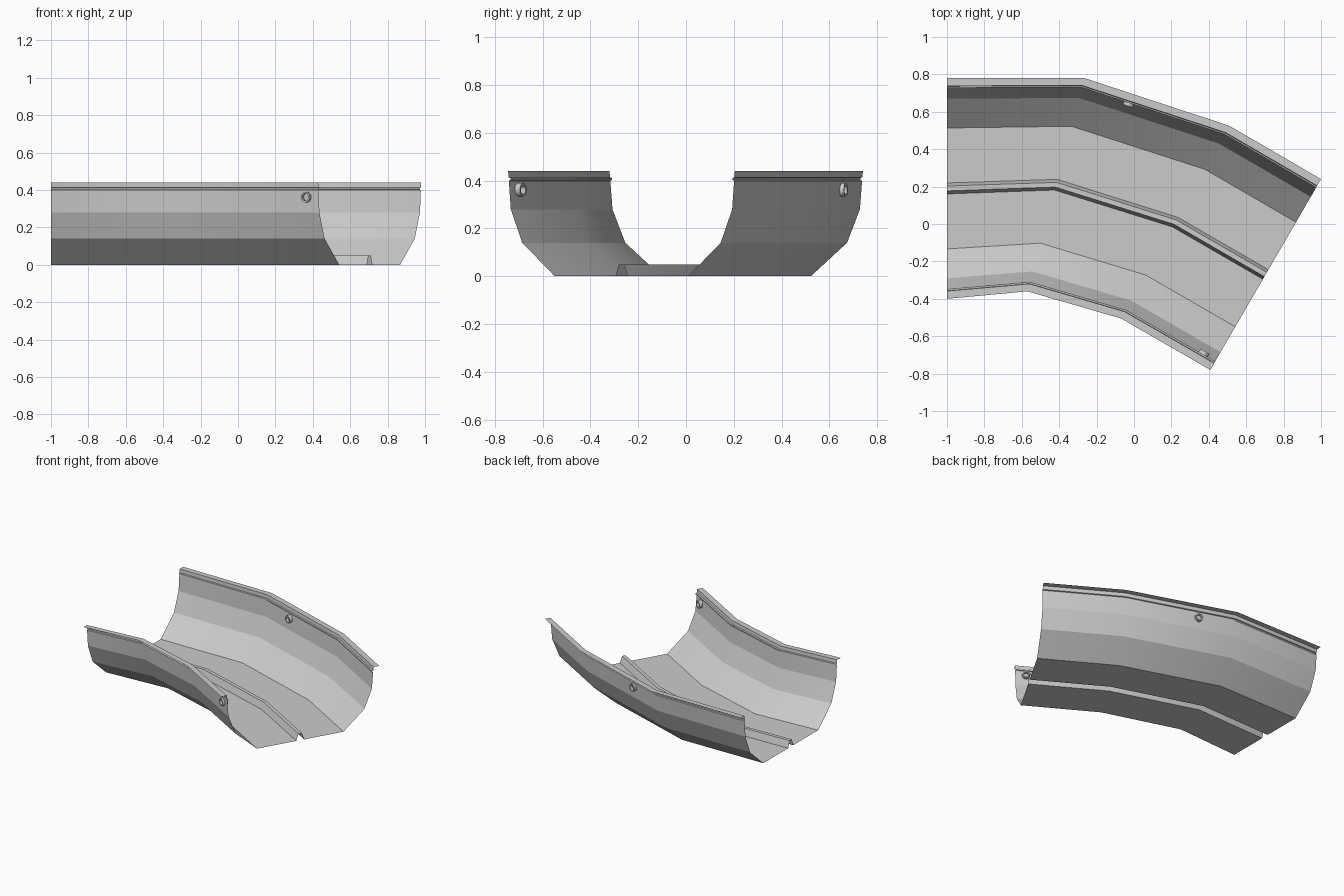
import bpy, bmesh, math
from mathutils import Vector

if "Cube" in bpy.data.objects:
    bpy.data.objects.remove(bpy.data.objects["Cube"])

# Path stations: outer rim point and inner rim point of each cross-section
OUTER = [(-1.0, .78), (-.265, .78), (.51, .525), (1.0, .24)]
INNER = [(-1.0, -.40), (-.57, -.36), (-.07, -.505), (.408, -.78)]

# Half section as (fraction across, height): flange, lip, wall, floor, rail
half = [(0, .44), (.035, .44), (.037, .414), (.044, .411), (.044, .402),
        (.038, .399), (.046, .28), (.093, .14), (.226, 0), (.475, 0), (.489, .05)]
section = half + [(1 - t, z) for t, z in reversed(half)]


def make_object(name, bm):
    mesh = bpy.data.meshes.new(name)
    bm.to_mesh(mesh)
    bm.free()
    ob = bpy.data.objects.new(name, mesh)
    bpy.context.collection.objects.link(ob)
    return ob


def station_point(i, t, z):
    p = Vector(OUTER[i]).lerp(Vector(INNER[i]), t)
    return Vector((p.x, p.y, z))


# Curved trough: thin sheet, smooth along the bend, creased along the section
bm = bmesh.new()
rows = [[bm.verts.new(station_point(i, t, z)) for t, z in section] for i in range(4)]
for a, b in zip(rows, rows[1:]):
    for j in range(len(section) - 1):
        bm.faces.new((a[j], a[j + 1], b[j + 1], b[j])).smooth = True
    for j in range(len(section)):
        bm.edges.get((a[j], b[j])).smooth = False
bmesh.ops.recalc_face_normals(bm, faces=bm.faces)
if sum(f.normal.z * f.calc_area() for f in bm.faces) < 0:
    bmesh.ops.reverse_faces(bm, faces=bm.faces)
make_object("trough", bm)


# Short hollow bushings through the side walls
def bushing(name, seg, t, along, length=.04, ro=.028, ri=.019, n=16):
    a, b = station_point(seg, t, .362), station_point(seg + 1, t, .362)
    d = (b - a).normalized()
    axis = Vector((-d.y, d.x, 0))
    c = a.lerp(b, along)
    bm = bmesh.new()
    rings = []
    for r, s in ((ro, -.5), (ro, .5), (ri, .5), (ri, -.5)):
        rings.append([bm.verts.new(c + axis * s * length
                                   + d * r * math.cos(2 * math.pi * k / n)
                                   + Vector((0, 0, r * math.sin(2 * math.pi * k / n))))
                      for k in range(n)])
    for q in range(4):
        u, v = rings[q], rings[(q + 1) % 4]
        for k in range(n):
            bm.faces.new((u[k], u[(k + 1) % n], v[(k + 1) % n], v[k]))
    bmesh.ops.recalc_face_normals(bm, faces=bm.faces)
    make_object(name, bm)


bushing("outer_bushing", 1, .042, .33)
bushing("inner_bushing", 2, .956, .865)
